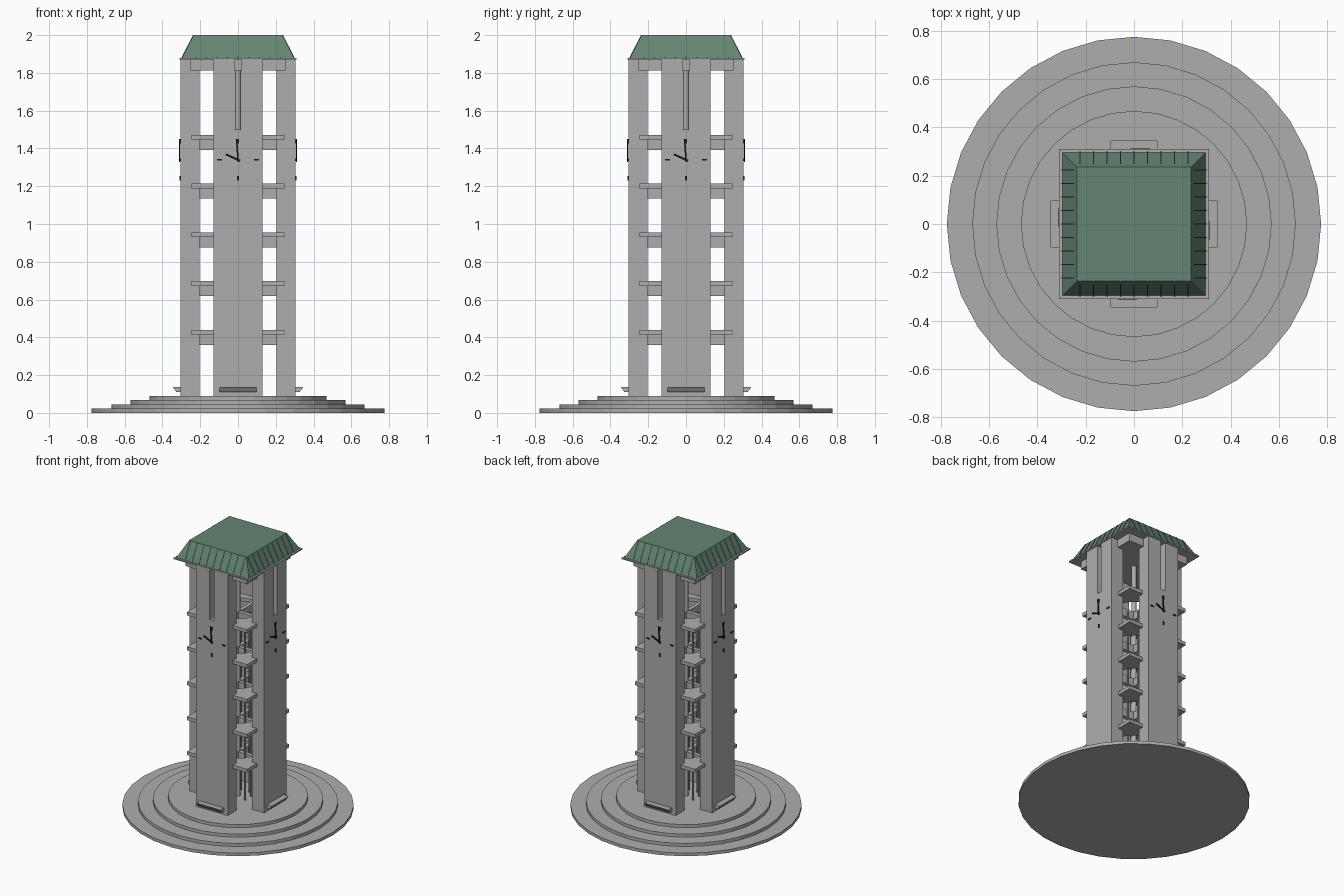
import bpy, bmesh, math
from mathutils import Matrix, Vector

if "Cube" in bpy.data.objects:
    bpy.data.objects.remove(bpy.data.objects["Cube"])


def mat(name, c):
    m = bpy.data.materials.new(name)
    m.diffuse_color = (*c, 1)
    m.use_nodes = True
    m.node_tree.nodes["Principled BSDF"].inputs["Base Color"].default_value = m.diffuse_color
    return m


STONE = mat("grey concrete", (0.42, 0.42, 0.42))
GREEN = mat("green roof", (0.125, 0.235, 0.165))
BLACK = mat("black metal", (0.01, 0.01, 0.01))


def finish(name, bm, m):
    bmesh.ops.recalc_face_normals(bm, faces=bm.faces)
    me = bpy.data.meshes.new(name)
    bm.to_mesh(me)
    bm.free()
    me.materials.append(m)
    ob = bpy.data.objects.new(name, me)
    bpy.context.collection.objects.link(ob)
    return ob


def box(bm, x0, x1, y0, y1, z0, z1, M=Matrix()):
    T = Matrix.Translation(((x0 + x1) / 2, (y0 + y1) / 2, (z0 + z1) / 2))
    S = Matrix.Diagonal((x1 - x0, y1 - y0, z1 - z0, 1))
    bmesh.ops.create_cube(bm, size=1, matrix=M @ T @ S)


def cyl(bm, r, z0, z1, n, x=0, y=0, rot=0):
    bmesh.ops.create_cone(bm, cap_ends=True, segments=n, radius1=r, radius2=r, depth=z1 - z0,
                          matrix=Matrix.Translation((x, y, (z0 + z1) / 2)) @ Matrix.Rotation(rot, 4, 'Z'))


def prism(bm, pts, d0, d1, to3d):
    a = [bm.verts.new(to3d(p, d0)) for p in pts]
    b = [bm.verts.new(to3d(p, d1)) for p in pts]
    bm.faces.new(a)
    bm.faces.new(b)
    n = len(pts)
    for i in range(n):
        bm.faces.new((a[i], a[(i + 1) % n], b[(i + 1) % n], b[i]))


def spin4(bm):
    """Repeat the front side on all four sides."""
    geom = bm.verts[:] + bm.edges[:] + bm.faces[:]
    for k in (1, 2, 3):
        d = bmesh.ops.duplicate(bm, geom=geom)["geom"]
        bmesh.ops.rotate(bm, verts=[v for v in d if isinstance(v, bmesh.types.BMVert)],
                         matrix=Matrix.Rotation(k * math.pi / 2, 3, 'Z'))


# Round stepped base
for i, r in enumerate((0.775, 0.67, 0.57, 0.468)):
    bm = bmesh.new()
    cyl(bm, r, 0.0225 * i, 0.0225 * (i + 1), 32)
    finish(f"base_step_{i + 1}", bm, STONE)

# Four wall slabs, each with a slot open at the top
bm = bmesh.new()
slab = [(-0.13, 0.09), (0.13, 0.09), (0.13, 1.872), (0.018, 1.872),
        (0.018, 1.5), (-0.018, 1.5), (-0.018, 1.872), (-0.13, 1.872)]
prism(bm, slab, -0.305, -0.205, lambda p, d: (p[0], d, p[1]))
spin4(bm)
finish("wall_slabs", bm, STONE)

# Slanted ledge at the foot of each wall
bm = bmesh.new()
ledge = [(-0.305, 0.11), (-0.326, 0.11), (-0.346, 0.138), (-0.305, 0.138)]
prism(bm, ledge, -0.098, 0.098, lambda p, d: (d, p[0], p[1]))
spin4(bm)
finish("foot_ledges", bm, STONE)

# Floors: square plates with a round opening, carried by crossed beams
floors, beams = bmesh.new(), bmesh.new()
N, R, H = 32, 0.165, 0.245
for i in range(5):
    z = 0.44 + 0.258 * i
    loops = []
    for zz in (z - 0.025, z):
        inner, outer = [], []
        for k in range(N):
            a = 2 * math.pi * k / N
            c, s = math.cos(a), math.sin(a)
            q = H / max(abs(c), abs(s))
            inner.append(floors.verts.new((R * c, R * s, zz)))
            outer.append(floors.verts.new((q * c, q * s, zz)))
        loops += [inner, outer]
    for A, B in ((0, 1), (1, 3), (3, 2), (2, 0)):
        for k in range(N):
            j = (k + 1) % N
            floors.faces.new((loops[A][k], loops[A][j], loops[B][j], loops[B][k]))
    box(beams, -0.206, 0.206, -0.015, 0.015, z - 0.08, z - 0.02)
    box(beams, -0.015, 0.015, -0.206, 0.206, z - 0.08, z - 0.02)
finish("floor_plates", floors, STONE)
finish("cross_beams", beams, STONE)

# Central pole and the thin rods around it
bm = bmesh.new()
cyl(bm, 0.016, 0.09, 1.82, 12)
finish("central_pole", bm, STONE)
bm = bmesh.new()
for k in range(8):
    a = math.pi * (k + 0.5) / 4
    cyl(bm, 0.007, 0.09, 1.42, 8, 0.09 * math.cos(a), 0.09 * math.sin(a))
finish("inner_rods", bm, STONE)

# Top slab and thin eave plate
bm = bmesh.new()
box(bm, -0.252, 0.252, -0.252, 0.252, 1.812, 1.872)
finish("top_slab", bm, STONE)
bm = bmesh.new()
box(bm, -0.31, 0.31, -0.31, 0.31, 1.87, 1.879)
finish("eave_plate", bm, STONE)

# Flat-topped hipped roof
bm = bmesh.new()
bmesh.ops.create_cone(bm, cap_ends=True, segments=4, radius1=0.297 * math.sqrt(2),
                      radius2=0.235 * math.sqrt(2), depth=0.121,
                      matrix=Matrix.Translation((0, 0, 1.9395)) @ Matrix.Rotation(math.pi / 4, 4, 'Z'))
finish("roof", bm, GREEN)

# Standing seams on the roof slopes
bm = bmesh.new()
seam = [(-0.297, 1.879), (-0.3, 1.881), (-0.238, 2.0), (-0.235, 2.0)]
for k in range(-4, 5):
    x = k * 0.056
    prism(bm, seam, x - 0.002, x + 0.002,
          lambda p, d, x=x: (d if abs(x) < 0.23 or p[1] < 1.95 else d * 0.235 / 0.297, p[0], p[1]))
spin4(bm)
finish("roof_seams", bm, GREEN)

# Clock hands and hour marks on every wall
bm = bmesh.new()
C = Vector((0, 0, 1.34))
for ang, length, w in ((-4, 0.11, 0.008), (-66, 0.07, 0.010)):
    M = Matrix.Translation(C) @ Matrix.Rotation(math.radians(ang), 4, 'Y')
    box(bm, -w / 2, w / 2, -0.313, -0.307, -0.012, length, M)
for k in range(4):
    M = Matrix.Translation(C) @ Matrix.Rotation(k * math.pi / 2, 4, 'Y')
    box(bm, -0.004, 0.004, -0.311, -0.304, 0.085, 0.11, M)
box(bm, -0.006, 0.006, -0.313, -0.304, 1.334, 1.346)
spin4(bm)
finish("clock_hands_and_marks", bm, BLACK)
